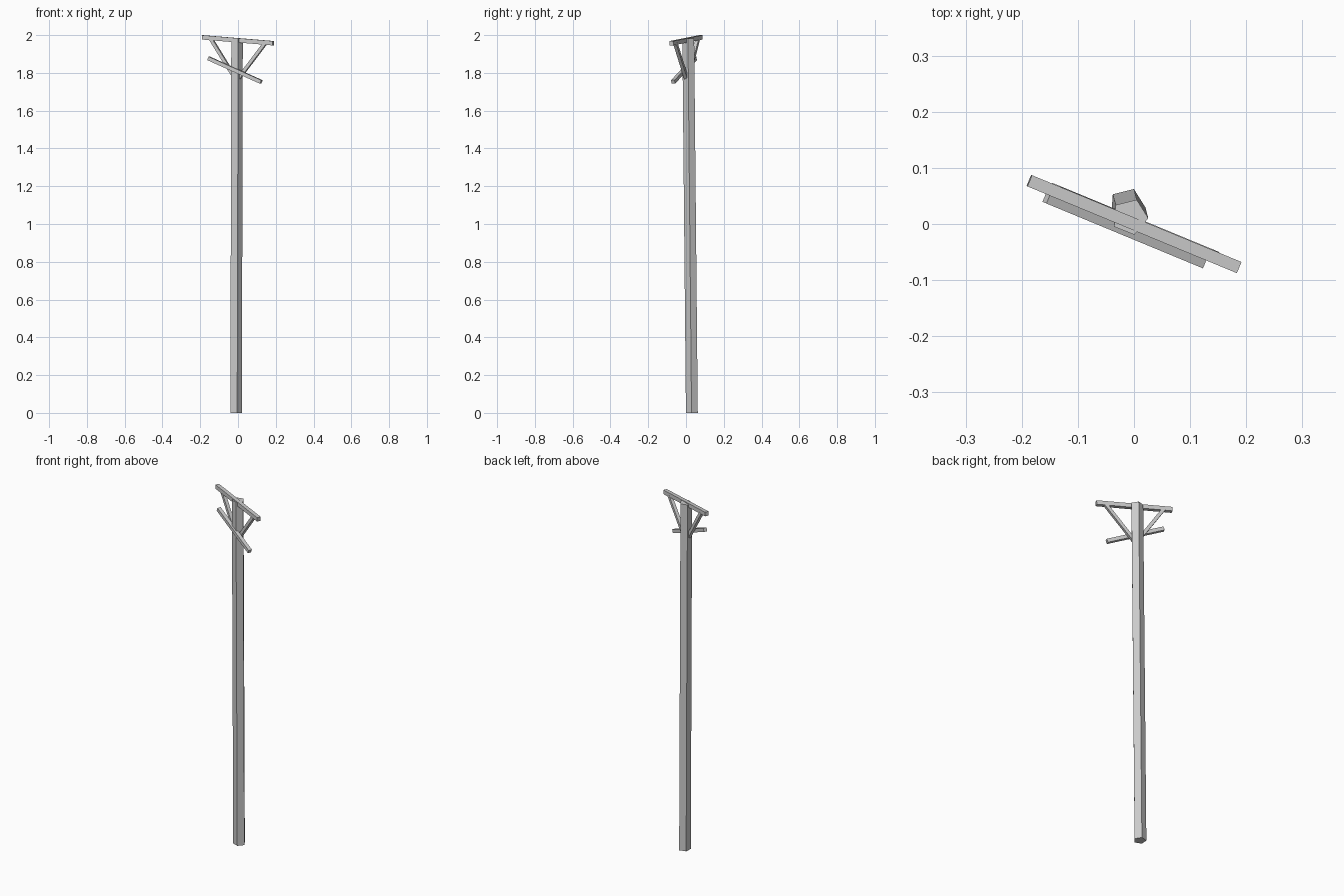
import bpy, bmesh, math
from mathutils import Vector

if "Cube" in bpy.data.objects:
    bpy.data.objects.remove(bpy.data.objects["Cube"])

# Crossarm plane: horizontal direction and its back-facing normal
ANG = math.radians(-22.5)
D = Vector((math.cos(ANG), math.sin(ANG), 0))
N = Vector((-math.sin(ANG), math.cos(ANG), 0))


def finish(name, bm):
    bmesh.ops.recalc_face_normals(bm, faces=bm.faces)
    me = bpy.data.meshes.new(name)
    bm.to_mesh(me)
    bm.free()
    ob = bpy.data.objects.new(name, me)
    bpy.context.collection.objects.link(ob)


def prism(name, ring_a, ring_b):
    """Closed prism between two matching rings."""
    bm = bmesh.new()
    a = [bm.verts.new(p) for p in ring_a]
    b = [bm.verts.new(p) for p in ring_b]
    bm.faces.new(a)
    bm.faces.new(b[::-1])
    n = len(a)
    for i in range(n):
        j = (i + 1) % n
        bm.faces.new((a[i], a[j], b[j], b[i]))
    finish(name, bm)


def beam(name, start, end, depth, height, offset=0.0):
    """Square timber in the crossarm plane; start/end are (along, z)."""
    a = D * start[0] + N * offset + Vector((0, 0, start[1]))
    b = D * end[0] + N * offset + Vector((0, 0, end[1]))
    up = (b - a).normalized().cross(N)
    corners = [N * (depth / 2 * i) + up * (height / 2 * j)
               for i, j in ((-1, -1), (1, -1), (1, 1), (-1, 1))]
    prism(name, [a + c for c in corners], [b + c for c in corners])


def pentagon(center, radius):
    return [Vector(center) + Vector((math.cos(t), math.sin(t), 0)) * radius
            for t in (math.radians(-4 + 72 * k) for k in range(5))]


# Leaning five-sided pole
prism("pole", pentagon((-0.0125, 0.0317, 0), 0.033),
      pentagon((-0.0075, 0.0127, 1.981), 0.033))

# Crossarms
beam("upper_crossarm", (-0.202, 1.988), (0.202, 1.957), 0.0215, 0.023)
beam("lower_crossarm", (-0.162, 1.877), (0.140, 1.752), 0.020, 0.020, -0.016)

# Diagonal braces
beam("left_brace", (-0.155, 1.978), (-0.015, 1.768), 0.018, 0.018, 0.003)
beam("right_brace", (0.153, 1.955), (0.000, 1.768), 0.018, 0.018, 0.003)
